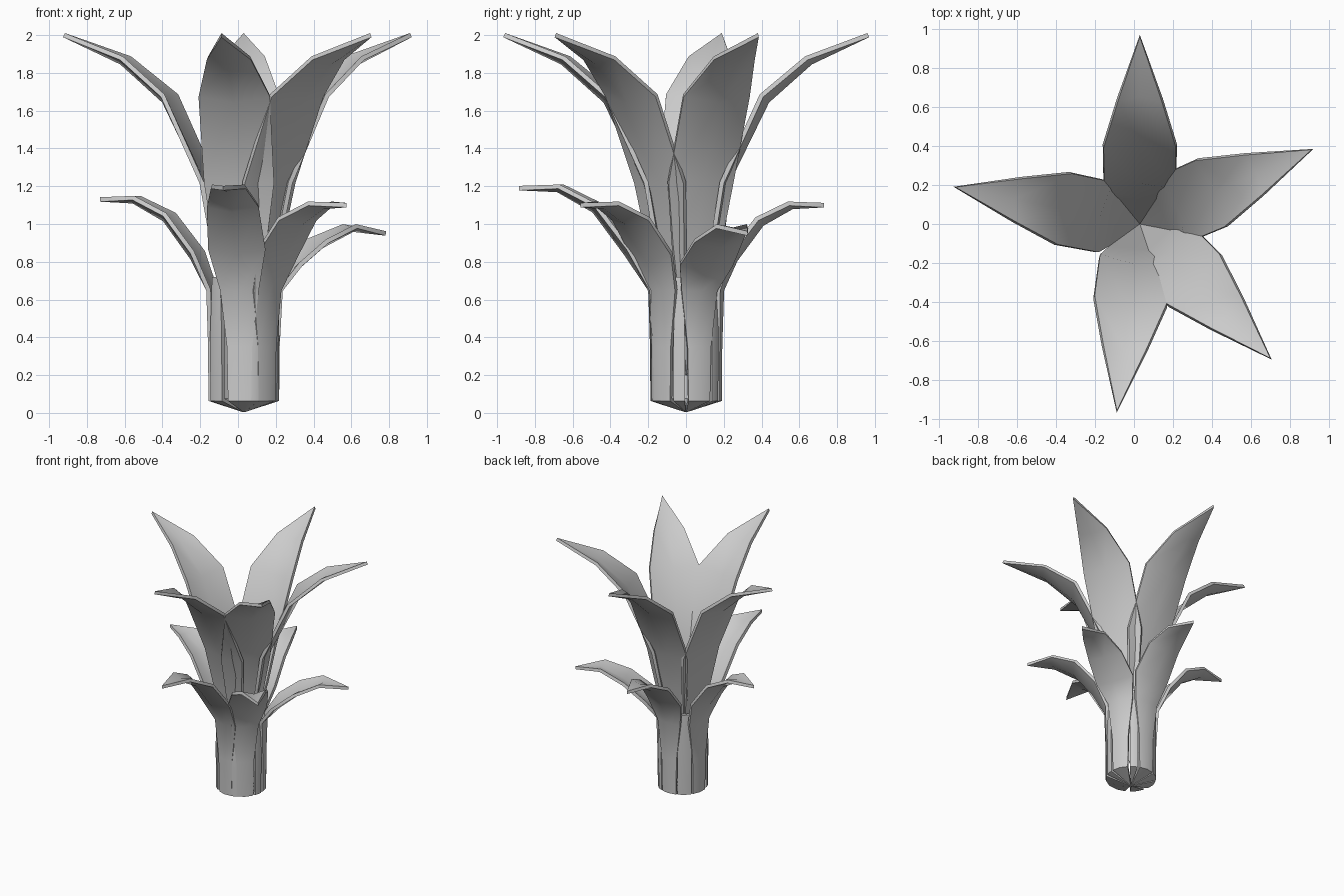
import bpy, bmesh, math

if "Cube" in bpy.data.objects:
    bpy.data.objects.remove(bpy.data.objects["Cube"])

CX = 0.03  # plant axis


def leaf(name, angle, rows, cup=0.03, thick=0.024):
    """Blade swept outward along rows of (radius, height, half width)."""
    a = math.radians(angle)
    ca, sa = math.cos(a), math.sin(a)
    bm = bmesh.new()
    prev = None
    for r, z, w in rows:
        k = min(1, w / 0.15)
        pts = []
        for s in ((-1, 0, 1) if w > 0.001 else (0,)):
            rr = r - cup * k * abs(s) if r > 0.15 else r
            zz = z + (0.03 * k * abs(s) if r > 0.22 else 0)
            pts.append(bm.verts.new((CX + rr * ca - s * w * sa, rr * sa + s * w * ca, zz)))
        if prev:
            p, q = (prev * 3 if len(prev) == 1 else prev), (pts * 3 if len(pts) == 1 else pts)
            for i in range(2):
                bm.faces.new(list(dict.fromkeys([p[i], p[i + 1], q[i + 1], q[i]])))
        prev = pts
    bmesh.ops.recalc_face_normals(bm, faces=bm.faces)
    me = bpy.data.meshes.new(name)
    bm.to_mesh(me)
    bm.free()
    ob = bpy.data.objects.new(name, me)
    bpy.context.collection.objects.link(ob)
    mod = ob.modifiers.new("thickness", 'SOLIDIFY')
    mod.thickness = thick
    mod.offset = 0
    # smooth blade, sharp rim
    bpy.ops.object.select_all(action='DESELECT')
    bpy.context.view_layer.objects.active = ob
    ob.select_set(True)
    bpy.ops.object.modifier_apply(modifier=mod.name)
    bpy.ops.object.shade_smooth_by_angle(angle=math.radians(50))
    return ob


# angle, upper tip radius, lower tip radius, lower tip height
tiers = [(90, 0.965, 0.73, 1.10), (23.4, 0.965, 0.82, 0.95), (-45.8, 0.965, 0.78, 1.10),
         (-97, 0.97, 0.89, 1.19), (168.7, 0.97, 0.775, 1.13)]

for n, (ang, ru, rl, zl) in enumerate(tiers):
    # tall upper leaves, all springing from a point inside the stalk
    leaf(f"upper_leaf_{n}", ang,
         [(0, 0.2, 0), (0.07, 0.55, 0.07), (0.14, 0.9, 0.14), (0.22, 1.22, 0.185),
          (0.43, 1.65, 0.188), (0.66, 1.855, 0.115), (ru, 2.0, 0)])
    # short lower leaves, arching outward, with sheath at the base
    k = rl / 0.78
    h = (zl - 0.65) / 0.45
    droop = 0.02 if zl > 1 else 0.05
    leaf(f"lower_leaf_{n}", ang,
         [(0, 0.015, 0), (0.18, 0.07, 0.06), (0.18, 0.35, 0.065), (0.19, 0.65, 0.10),
          (0.28 * k, 0.65 + 0.16 * h, 0.15), (0.43 * k, 0.65 + 0.35 * h, 0.135),
          (0.60 * k, zl + droop - 0.03, 0.09), (rl, zl, 0)])

# narrow sheath strips standing in the gaps of the stalk
angs = sorted(t[0] for t in tiers)
for n, a in enumerate(angs):
    b = angs[(n + 1) % 5] + (360 if n == 4 else 0)
    w = 0.05 if b - a > 75 else 0.028
    leaf(f"stalk_strip_{n}", (a + b) / 2,
         [(0, 0.015, 0), (0.18, 0.07, w), (0.18, 0.4, w), (0.175, 0.72, w * 0.7)])
